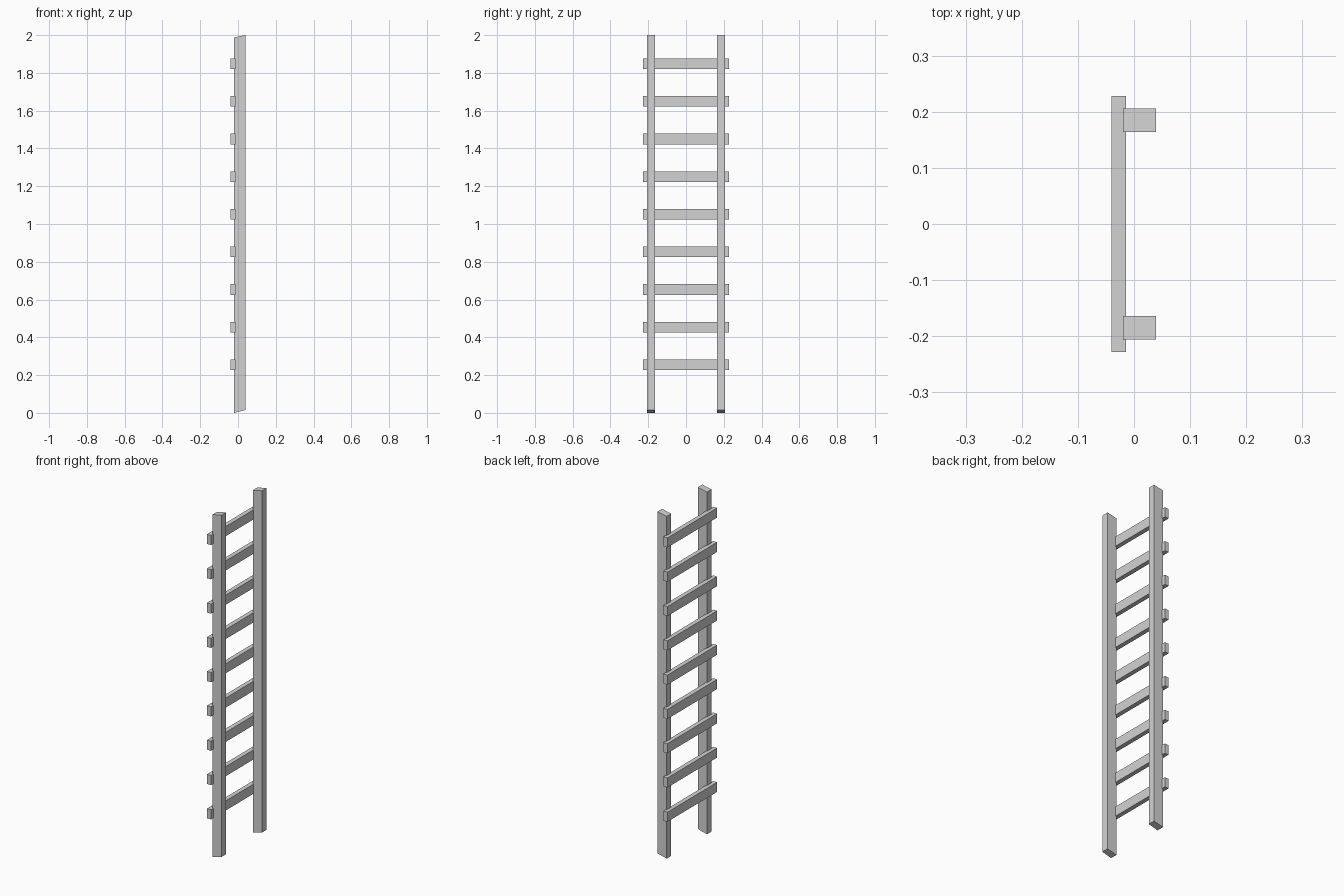
import bpy
import bmesh

default = bpy.data.objects.get("Cube")
if default:
    bpy.data.objects.remove(default, do_unlink=True)

GREY = (0.65, 0.65, 0.65, 1.0)
grey = bpy.data.materials.new("plain_grey")
grey.use_nodes = True
grey.diffuse_color = GREY
grey.node_tree.nodes["Principled BSDF"].inputs["Base Color"].default_value = GREY


def bar(name, profile, y0, y1):
    """Extrude an x-z profile along y into a flat-faced bar."""
    bm = bmesh.new()
    face = bm.faces.new([bm.verts.new((x, y0, z)) for x, z in profile])
    ext = bmesh.ops.extrude_face_region(bm, geom=[face])
    verts = [v for v in ext["geom"] if isinstance(v, bmesh.types.BMVert)]
    bmesh.ops.translate(bm, verts=verts, vec=(0, y1 - y0, 0))
    bmesh.ops.recalc_face_normals(bm, faces=bm.faces)
    mesh = bpy.data.meshes.new(name)
    bm.to_mesh(mesh)
    bm.free()
    mesh.materials.append(grey)
    obj = bpy.data.objects.new(name, mesh)
    bpy.context.collection.objects.link(obj)
    return obj


# Side rails, with ends cut at a slight slant
X0, X1 = -0.02, 0.039
rail_profile = [(X0, 0), (X1, 0.015), (X1, 2.0), (X0, 1.988)]
bar("front_rail", rail_profile, -0.206, -0.164)
bar("back_rail", rail_profile, 0.164, 0.206)

# Rungs, evenly spaced and let slightly into the rails
for i in range(9):
    z = 0.255 + i * 0.1992
    lo, hi = z - 0.028, z + 0.028
    rung_profile = [(-0.04, lo), (-0.014, lo), (-0.014, hi), (-0.04, hi)]
    bar(f"rung_{i + 1}", rung_profile, -0.228, 0.228)
